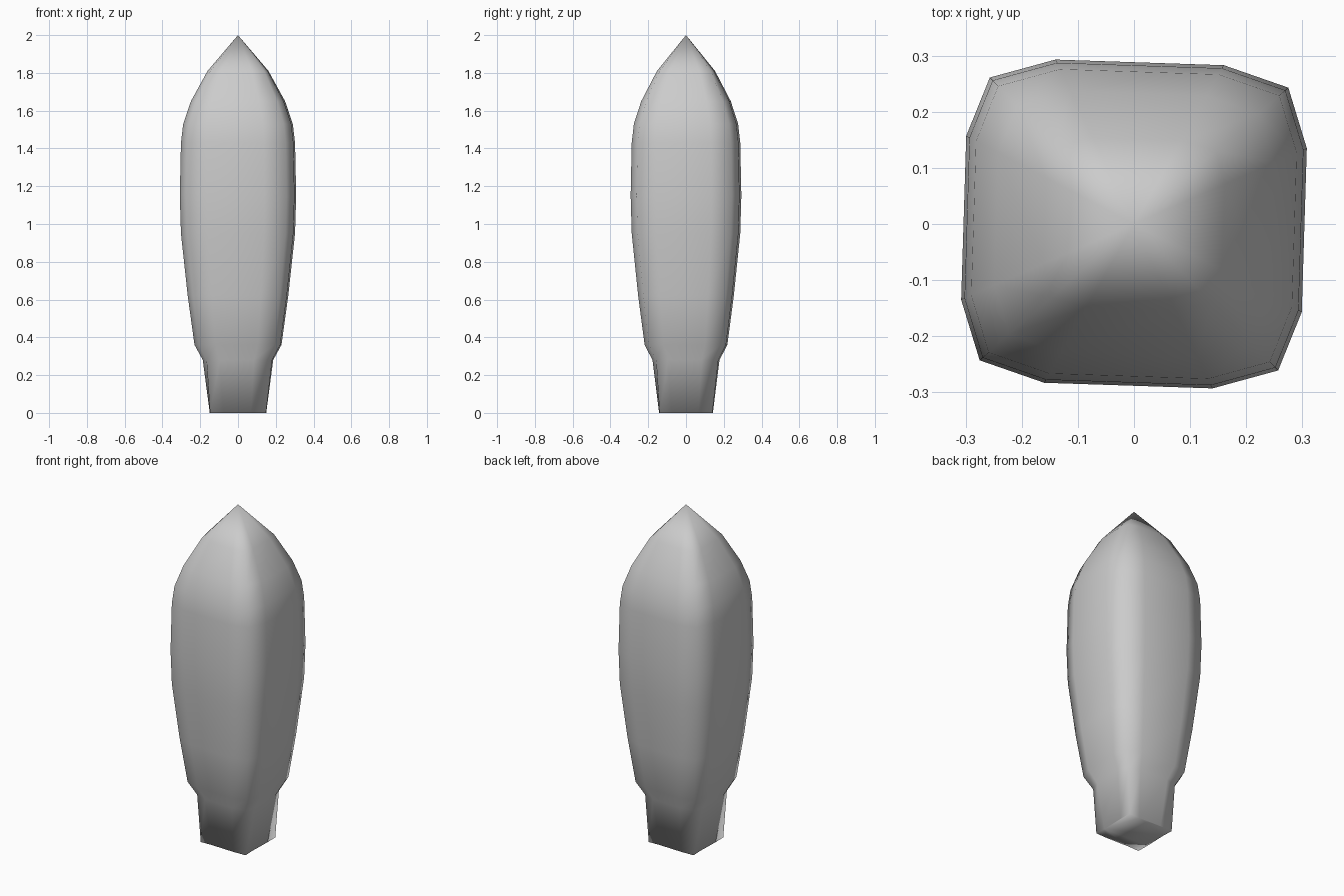
import bpy, bmesh

if "Cube" in bpy.data.objects:
    bpy.data.objects.remove(bpy.data.objects["Cube"])

# Half of the widest cross-section (the other half is point-symmetric);
# each side has three points, the middle of each trio of corner points is the corner
half = [(0.308, 0.135), (0.275, 0.243), (0.16, 0.283),
        (-0.14, 0.293), (-0.257, 0.261), (-0.299, 0.157)]
section = half + [(-x, -y) for x, y in half]

# Profile: height, half width, how square the corner is (0 = chamfered, 1 = sharp)
profile = [(0.0, 0.15, 1.0), (0.28, 0.187, 0.0), (0.36, 0.231, 0.0),
           (0.62, 0.267, 0.0), (0.95, 0.303, 0.0), (1.15, 0.309, 0.0),
           (1.43, 0.303, 0.0), (1.53, 0.291, 0.0), (1.65, 0.25, 0.0),
           (1.81, 0.162, 0.15)]


def ring(bm, z, width, square):
    s = width / 0.309
    verts = []
    for i, (x, y) in enumerate(section):
        if i % 3 == 1:
            sx, sy = (1 if x > 0 else -1), (1 if y > 0 else -1)
            x += (sx * 0.305 - x) * square
            y += (sy * 0.288 - y) * square
        verts.append(bm.verts.new((x * s, y * s, z)))
    return verts


# Bud-shaped body lofted through the rings
bm = bmesh.new()
rings = [ring(bm, *p) for p in profile]
n = len(section)
for low, high in zip(rings, rings[1:]):
    for i in range(n):
        j = (i + 1) % n
        bm.faces.new((low[i], low[j], high[j], high[i]))

# Pointed tip and closed base
tip = bm.verts.new((0, 0, 2))
for i in range(n):
    bm.faces.new((rings[-1][i], rings[-1][(i + 1) % n], tip))
bm.faces.new(rings[0][::-1])
bmesh.ops.recalc_face_normals(bm, faces=bm.faces)
for f in bm.faces:
    f.smooth = True

mesh = bpy.data.meshes.new("bud_body")
bm.to_mesh(mesh)
bm.free()
bpy.context.collection.objects.link(bpy.data.objects.new("bud_body", mesh))
